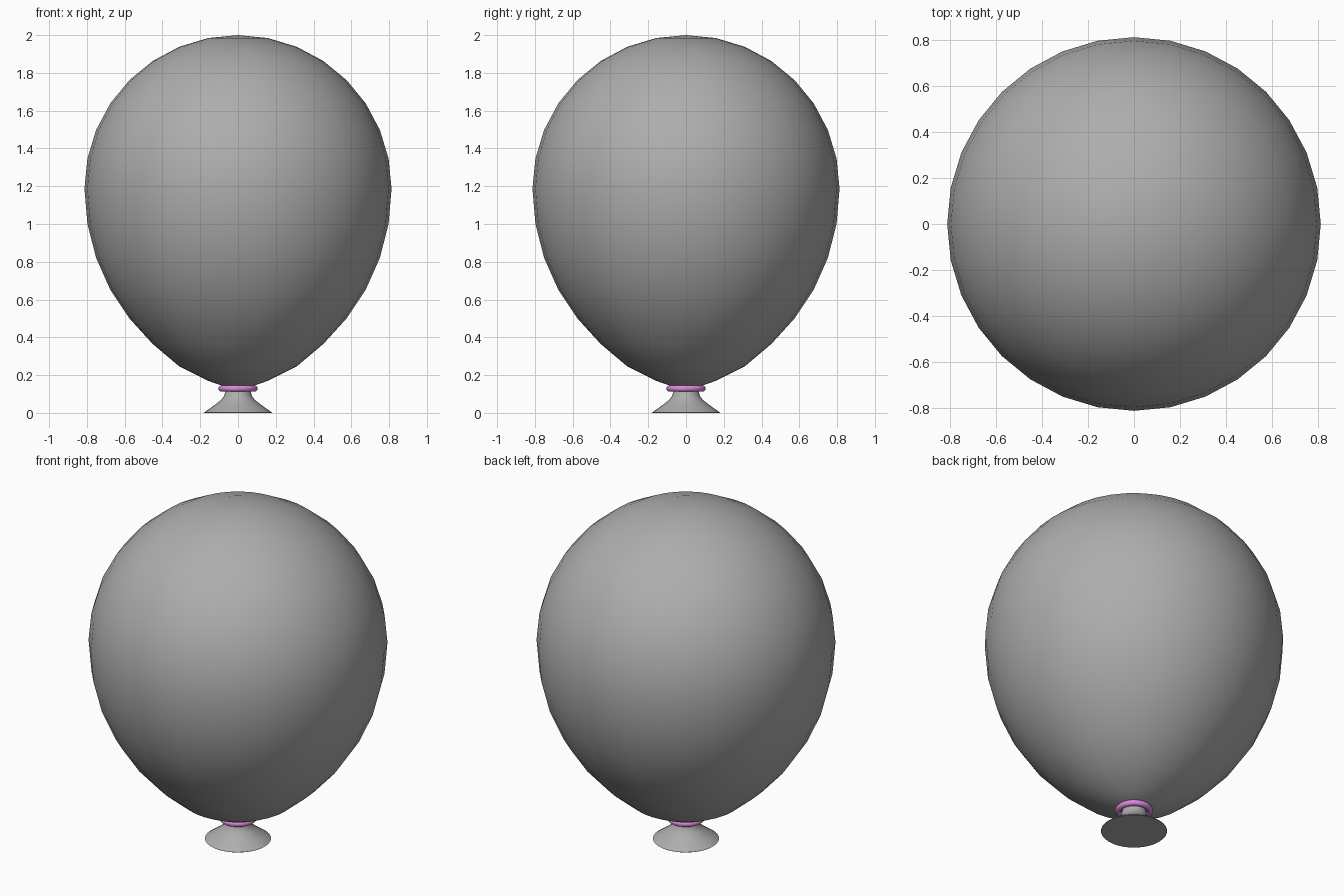
import bpy, bmesh, math

if "Cube" in bpy.data.objects:
    bpy.data.objects.remove(bpy.data.objects["Cube"])

SIDES = 32


def material(name, color):
    mat = bpy.data.materials.new(name)
    mat.diffuse_color = (*color, 1)
    mat.use_nodes = True
    mat.node_tree.nodes["Principled BSDF"].inputs["Base Color"].default_value = mat.diffuse_color
    return mat


def smooth(obj):
    bpy.ops.object.select_all(action='DESELECT')
    obj.select_set(True)
    bpy.context.view_layer.objects.active = obj
    bpy.ops.object.shade_smooth_by_angle(angle=math.radians(40))


def lathe(name, profile, mat):
    """Revolve (radius, z) points around z; zero radius becomes a pole."""
    bm = bmesh.new()
    verts = [bm.verts.new((r, 0, z)) for r, z in profile]
    edges = [bm.edges.new(pair) for pair in zip(verts, verts[1:])]
    bmesh.ops.spin(bm, geom=verts + edges, axis=(0, 0, 1), cent=(0, 0, 0),
                   steps=SIDES, angle=math.tau)
    bmesh.ops.remove_doubles(bm, verts=bm.verts, dist=0.0005)
    bmesh.ops.recalc_face_normals(bm, faces=bm.faces)
    mesh = bpy.data.meshes.new(name)
    bm.to_mesh(mesh)
    bm.free()
    obj = bpy.data.objects.new(name, mesh)
    bpy.context.collection.objects.link(obj)
    obj.data.materials.append(mat)
    smooth(obj)


rubber = material("dark_grey", (0.42, 0.42, 0.42))
pink = material("pink", (0.7, 0.25, 0.7))

# Inflated body: round upper half, tapered lower half
R, MID = 0.813, 1.187
upper = [(R * math.sin(k * math.pi / 16), MID + R * math.cos(k * math.pi / 16))
         for k in range(9)]
lower = [(0.797, 1.0), (0.751, 0.82), (0.676, 0.652), (0.575, 0.50),
         (0.452, 0.365), (0.311, 0.246), (0.159, 0.17), (0.09, 0.146), (0, 0.13)]
lathe("balloon_body", upper + lower, rubber)

# Neck and flared mouth, closed underneath
lathe("balloon_mouth", [(0, 0.146), (0.062, 0.142), (0.067, 0.115), (0.074, 0.09),
                        (0.088, 0.07), (0.133, 0.035), (0.18, 0.002), (0.178, 0),
                        (0, 0)], rubber)

# Tie ring around the neck
bpy.ops.mesh.primitive_torus_add(major_radius=0.087, minor_radius=0.017,
                                 major_segments=SIDES, minor_segments=12,
                                 location=(0, 0, 0.129))
ring = bpy.context.object
ring.name = "tie_ring"
ring.data.materials.append(pink)
smooth(ring)
